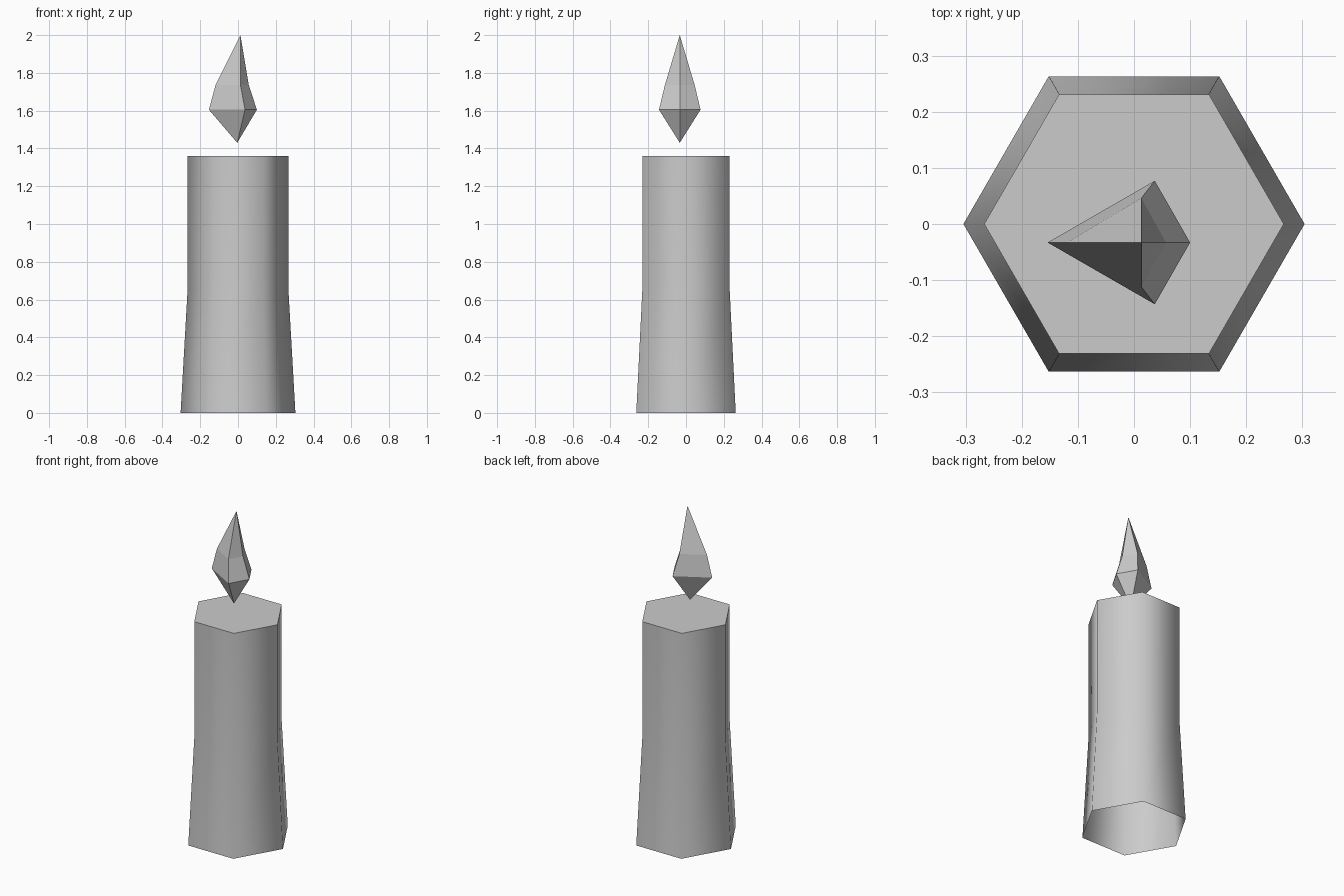
import bpy
import math

cube = bpy.data.objects.get("Cube")
if cube:
    bpy.data.objects.remove(cube, do_unlink=True)

# One plain grey for everything
grey = bpy.data.materials.new("plain_grey")
grey.use_nodes = True
colour = (0.6, 0.6, 0.6, 1)
grey.diffuse_color = colour
grey.node_tree.nodes["Principled BSDF"].inputs["Base Color"].default_value = colour


def add_mesh(name, verts, faces):
    mesh = bpy.data.meshes.new(name)
    mesh.from_pydata(verts, [], faces)
    mesh.materials.append(grey)
    mesh.update()
    obj = bpy.data.objects.new(name, mesh)
    bpy.context.collection.objects.link(obj)
    return obj


def bridge(lower, upper, n):
    """Quads between two rings that start at the given vertex indices."""
    return [(lower + i, lower + (i + 1) % n, upper + (i + 1) % n, upper + i)
            for i in range(n)]


# Candle body: six-sided, flared foot, open underneath, flat top
SIDES = 6
profile = [(0.304, 0), (0.267, 0.65), (0.267, 1.36)]
verts = [(r * math.cos(math.tau * i / SIDES), r * math.sin(math.tau * i / SIDES), z)
         for r, z in profile for i in range(SIDES)]
faces = bridge(0, SIDES, SIDES) + bridge(SIDES, 2 * SIDES, SIDES)
faces.append(tuple(range(2 * SIDES, 3 * SIDES)))
candle = add_mesh("candle_body", verts, faces)
for face in candle.data.polygons:
    face.use_smooth = face.normal.z < 0.9

# Flame: faceted four-sided drop, leaning to one side
MID_Y = -0.033


def flame_ring(left, middle, right, half_depth, z):
    return [(right, MID_Y, z), (middle, MID_Y + half_depth, z),
            (left, MID_Y, z), (middle, MID_Y - half_depth, z)]


verts = flame_ring(-0.154, 0.037, 0.1, 0.11, 1.605)
verts += flame_ring(-0.119, 0.013, 0.057, 0.079, 1.735)
verts += [(-0.004, MID_Y, 1.43), (0.013, MID_Y, 2.0)]
faces = bridge(0, 4, 4)
for i in range(4):
    j = (i + 1) % 4
    faces += [(8, j, i), (4 + i, 4 + j, 9)]
add_mesh("flame", verts, faces)
